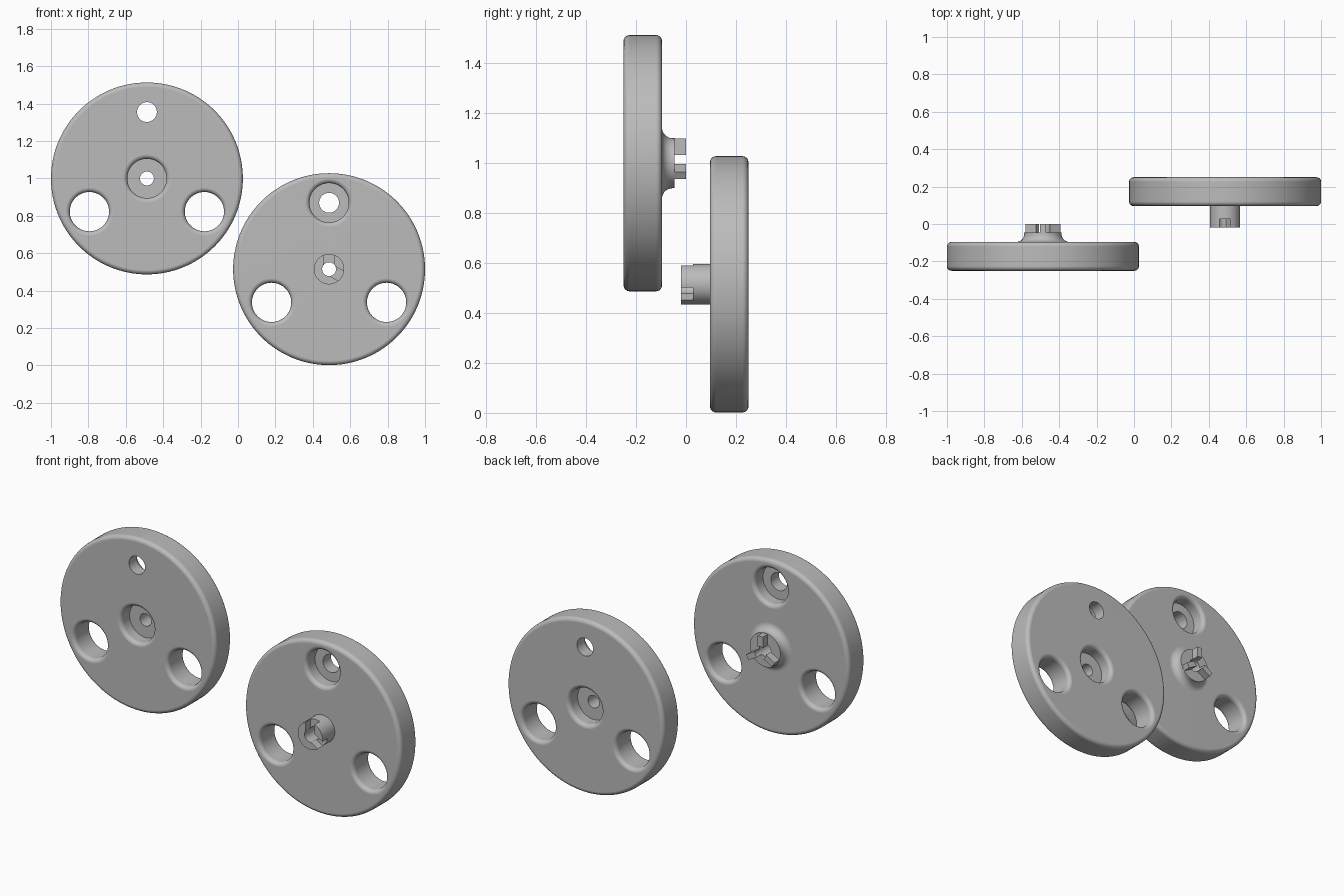
import bpy, bmesh
from math import sin, cos, pi, radians
from mathutils import Vector

if "Cube" in bpy.data.objects:
    bpy.data.objects.remove(bpy.data.objects["Cube"])

# Shared sizes; w is the distance along the axle from a disc's outer face
T = 0.154          # disc thickness
R = 0.513          # disc radius
F = 0.024          # edge rounding
BORE = 0.105       # wide hole radius
PITCH = 0.355      # hole circle radius
DEPTH = 0.08       # counterbore depth
SPOKES = [radians(a) for a in (90, 210, 330)]

grey = bpy.data.materials.new("plain grey")
grey.use_nodes = True
grey.diffuse_color = (0.5, 0.5, 0.5, 1)
grey.node_tree.nodes["Principled BSDF"].inputs["Base Color"].default_value = (0.5, 0.5, 0.5, 1)


def arc(r, w, radius, start, end, steps=7):
    """Profile points (radius, w) along an arc, angles in degrees."""
    angles = [radians(start + (end - start) * i / steps) for i in range(steps + 1)]
    return [(r + radius * cos(a), w + radius * sin(a)) for a in angles]


def finish(bm, name):
    bmesh.ops.recalc_face_normals(bm, faces=bm.faces)
    mesh = bpy.data.meshes.new(name)
    bm.to_mesh(mesh)
    bm.free()
    mesh.materials.append(grey)
    obj = bpy.data.objects.new(name, mesh)
    bpy.context.collection.objects.link(obj)
    return obj


def lathe(name, profile, place, cx=0.0, cz=0.0, sides=64):
    """Solid of revolution, closed with flat caps."""
    bm = bmesh.new()
    rings = [[bm.verts.new(place(cx + r * cos(2 * pi * i / sides), w, cz + r * sin(2 * pi * i / sides)))
              for i in range(sides)] for r, w in profile]
    for a, b in zip(rings, rings[1:]):
        for i in range(sides):
            j = (i + 1) % sides
            bm.faces.new((a[i], a[j], b[j], b[i]))
    bm.faces.new(rings[0])
    bm.faces.new(rings[-1])
    return finish(bm, name)


def radial_bar(name, angle, r0, r1, half, w0, w1, place):
    """Box lying along one spoke direction."""
    bm = bmesh.new()
    bmesh.ops.create_cube(bm, size=1)
    for v in bm.verts:
        r = r1 if v.co.x > 0 else r0
        s = half if v.co.y > 0 else -half
        w = w1 if v.co.z > 0 else w0
        v.co = place(r * cos(angle) - s * sin(angle), w, r * sin(angle) + s * cos(angle))
    return finish(bm, name)


def combine(obj, tool, operation):
    mod = obj.modifiers.new("combine", 'BOOLEAN')
    mod.operation, mod.solver, mod.object = operation, 'EXACT', tool
    bpy.context.view_layer.objects.active = obj
    bpy.ops.object.modifier_apply(modifier=mod.name)
    bpy.data.objects.remove(tool)


def build_disc(name, x, z, outer_y, direction, hub, bars):
    def place(px, w, pz):
        return Vector((x + px, outer_y + direction * w, z + pz))

    # Rounded disc with its hub turned in one profile
    edge = arc(R - F, F, F, -90, 0) + arc(R - F, T - F, F, 0, 90)
    disc = lathe(name, edge + hub, place, sides=128)

    # Clutch ribs or slots on the hub
    operation, r0, r1, half, w0, w1 = bars
    for a in SPOKES:
        combine(disc, radial_bar("clutch_bar", a, r0, r1, half, w0, w1, place), operation)

    # Flared mouths of the wide holes
    near = [(BORE + F, -0.05)] + arc(BORE + F, F, F, -90, -180)
    far = arc(BORE + F, T - F, F, 180, 90) + [(BORE + F, T + 0.05)]

    # Axle hole, counterbored from the outer face
    axle = near + [(BORE, DEPTH), (0.037, DEPTH), (0.037, 0.4)]
    combine(disc, lathe("axle_cutter", axle, place), 'DIFFERENCE')

    # Top hole, counterbored from the inner face
    pin = [(0.053, -0.05), (0.053, T - DEPTH), (BORE, T - DEPTH)] + far
    combine(disc, lathe("pin_cutter", pin, place, 0, PITCH), 'DIFFERENCE')

    # Two wide through holes
    for a in SPOKES[1:]:
        cutter = lathe("wide_cutter", near + far, place, PITCH * cos(a), PITCH * sin(a))
        combine(disc, cutter, 'DIFFERENCE')

    # Smooth rounded edges, flat faces kept flat
    bpy.ops.object.select_all(action='DESELECT')
    disc.select_set(True)
    bpy.context.view_layer.objects.active = disc
    bpy.ops.object.shade_smooth_by_angle(angle=radians(30))
    mod = disc.modifiers.new("flat_faces", 'WEIGHTED_NORMAL')
    mod.keep_sharp = True


# Front disc: flared hub carrying three ribs
build_disc("front_disc", -0.487, 1.0, -0.25, 1,
           arc(0.142, T + 0.042, 0.042, -90, -180) + [(0.1, 0.204)],
           ('UNION', 0.01, 0.098, 0.0165, 0.18, 0.25))

# Rear disc: straight hub with three slots that receive the ribs
build_disc("rear_disc", 0.487, 0.515, 0.25, -1,
           [(0.081, T), (0.081, 0.27)],
           ('DIFFERENCE', -0.01, 0.12, 0.0295, 0.222, 0.32))
